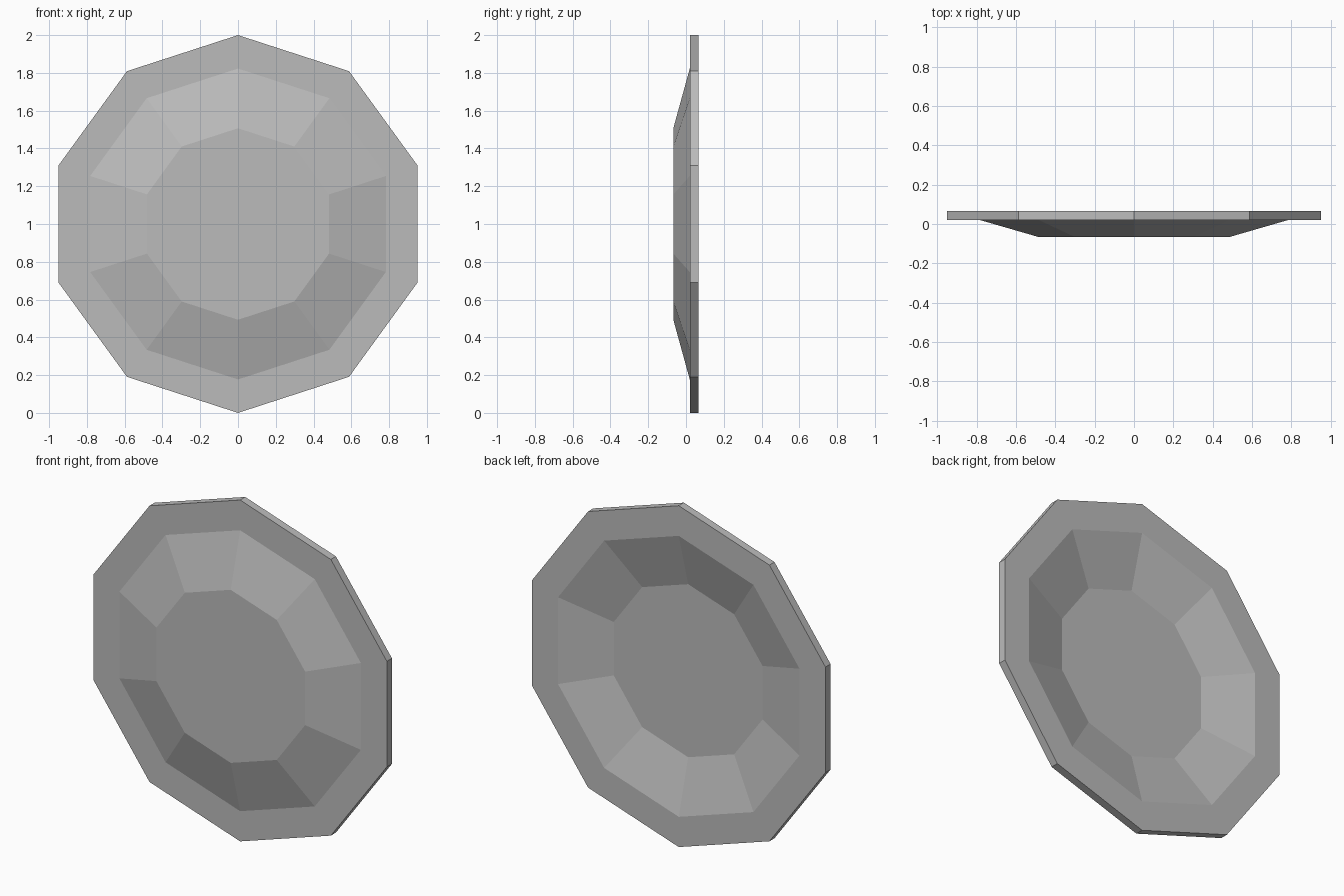
import bpy, bmesh, math

if "Cube" in bpy.data.objects:
    bpy.data.objects.remove(bpy.data.objects["Cube"])

SIDES = 10
# Closed cross-section: (radius, y), front centre round the rim to back centre
PROFILE = [(0.507, -0.067), (0.823, 0.02), (1.0, 0.02),
           (1.0, 0.067), (0.823, 0.067), (0.507, -0.02)]


def ring(bm, radius, y):
    """Ten-sided ring facing the front, with a corner at the top."""
    steps = [2 * math.pi * i / SIDES for i in range(SIDES)]
    return [bm.verts.new((radius * math.sin(a), y, 1 + radius * math.cos(a)))
            for a in steps]


# Plain grey material
grey = bpy.data.materials.new("plain grey")
grey.diffuse_color = (0.5, 0.5, 0.5, 1)
grey.use_nodes = True
grey.node_tree.nodes["Principled BSDF"].inputs["Base Color"].default_value = grey.diffuse_color

# Dish: flat rim, sloping wall and raised base, hollow at the back
bm = bmesh.new()
rings = [ring(bm, r, y) for r, y in PROFILE]
for a, b in zip(rings, rings[1:]):
    for i in range(SIDES):
        j = (i + 1) % SIDES
        bm.faces.new((a[i], a[j], b[j], b[i]))
bm.faces.new(rings[0])
bm.faces.new(rings[-1])
bmesh.ops.recalc_face_normals(bm, faces=bm.faces)

mesh = bpy.data.meshes.new("dish")
bm.to_mesh(mesh)
bm.free()
mesh.materials.append(grey)
dish = bpy.data.objects.new("dish", mesh)
bpy.context.collection.objects.link(dish)
